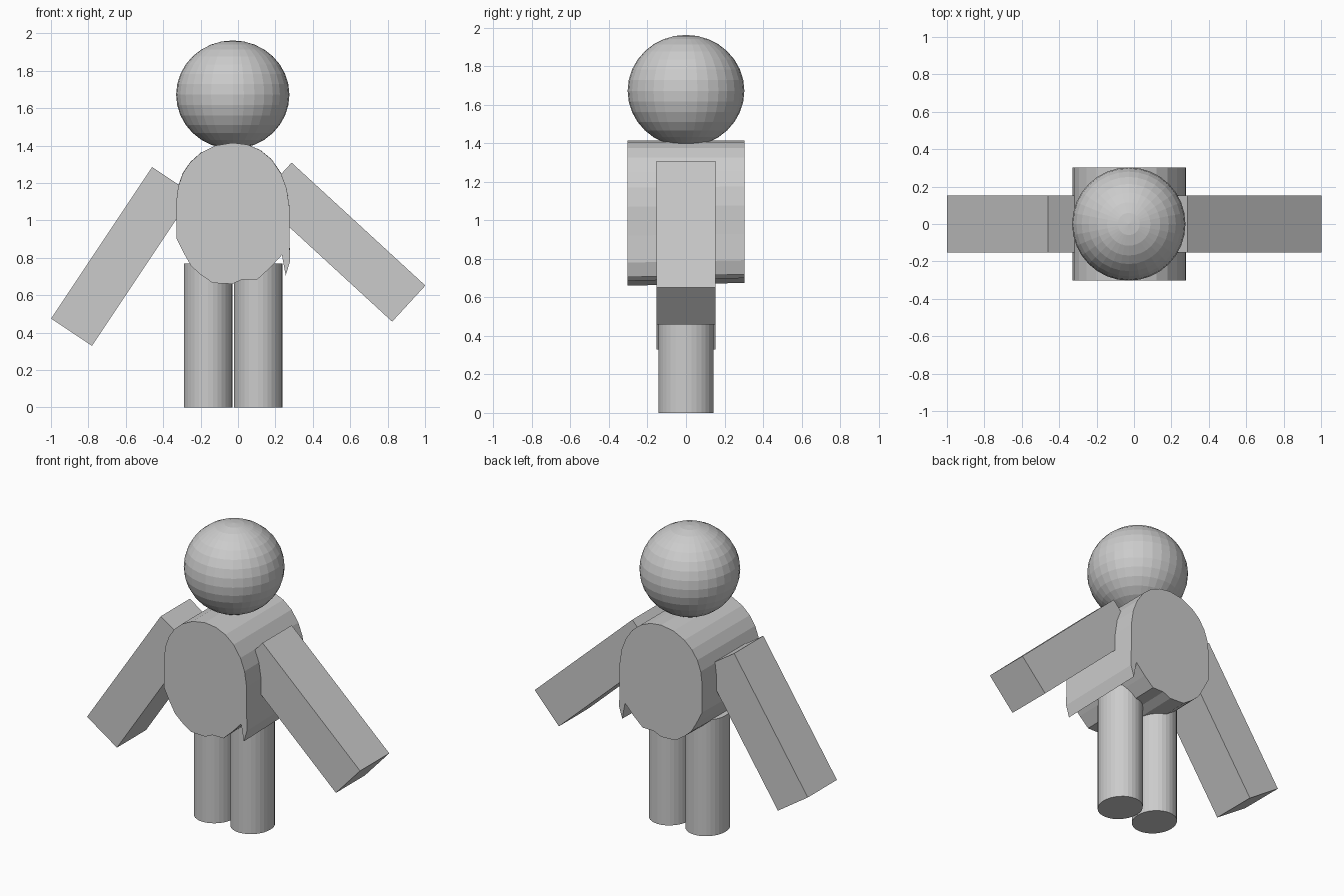
import bpy
import bmesh
import math
from mathutils import Matrix, Vector

default = bpy.data.objects.get("Cube")
if default:
    bpy.data.objects.remove(default, do_unlink=True)

grey = bpy.data.materials.new("plain_grey")
grey.use_nodes = True
colour = (0.6, 0.6, 0.6, 1)
grey.diffuse_color = colour
grey.node_tree.nodes["Principled BSDF"].inputs["Base Color"].default_value = colour


def finish(name, bm):
    bmesh.ops.recalc_face_normals(bm, faces=bm.faces[:])
    mesh = bpy.data.meshes.new(name)
    bm.to_mesh(mesh)
    bm.free()
    mesh.materials.append(grey)
    obj = bpy.data.objects.new(name, mesh)
    bpy.context.collection.objects.link(obj)
    return obj


# Head: slightly flattened faceted ball
bm = bmesh.new()
bmesh.ops.create_uvsphere(bm, u_segments=32, v_segments=16, radius=1)
head = finish("head", bm)
head.scale = (0.303, 0.303, 0.29)
head.location = (-0.028, 0, 1.672)


# Legs: upright oval columns
def leg(name, x):
    bm = bmesh.new()
    bmesh.ops.create_cone(bm, cap_ends=True, segments=32, radius1=1, radius2=1, depth=1)
    obj = finish(name, bm)
    obj.scale = (0.13, 0.143, 0.77)
    obj.location = (x, 0, 0.385)


leg("right_leg", -0.16)
leg("left_leg", 0.108)


# Arms: boxes laid from the shoulder end to the hand end
def arm(name, shoulder, hand, width):
    a, b = Vector(shoulder), Vector(hand)
    run = b - a
    bm = bmesh.new()
    bmesh.ops.create_cube(bm, size=1)
    obj = finish(name, bm)
    obj.scale = (run.length, 0.305, width)
    obj.rotation_euler.y = -math.atan2(run.z, run.x)
    obj.location = (a + b) / 2


arm("right_arm", (-0.35, 0, 1.212), (-0.89, 0, 0.402), 0.263)
arm("left_arm", (0.198, 0, 1.212), (0.913, 0, 0.555), 0.262)

# Torso: rounded outline with a ragged hem, pushed from front to back
outline = [
    (-0.03, 1.415), (0.05, 1.405), (0.12, 1.375), (0.18, 1.325), (0.23, 1.25),
    (0.26, 1.17), (0.275, 1.07), (0.275, 0.92), (0.278, 0.78), (0.255, 0.705),
    (0.235, 0.815), (0.17, 0.745), (0.105, 0.685), (0.025, 0.685), (-0.03, 0.66),
    (-0.135, 0.665), (-0.2, 0.71), (-0.25, 0.755), (-0.29, 0.825), (-0.33, 0.905),
    (-0.33, 1.1), (-0.32, 1.18), (-0.295, 1.25), (-0.255, 1.31), (-0.2, 1.36),
    (-0.12, 1.4),
]
bm = bmesh.new()
front = bm.faces.new([bm.verts.new((x, -0.303, z)) for x, z in outline])
back = bmesh.ops.extrude_face_region(bm, geom=[front], use_keep_orig=True)
for v in [g for g in back["geom"] if isinstance(g, bmesh.types.BMVert)]:
    v.co.y = 0.303
    v.co.z += (1.415 - v.co.z) * 0.02
finish("torso", bm)
